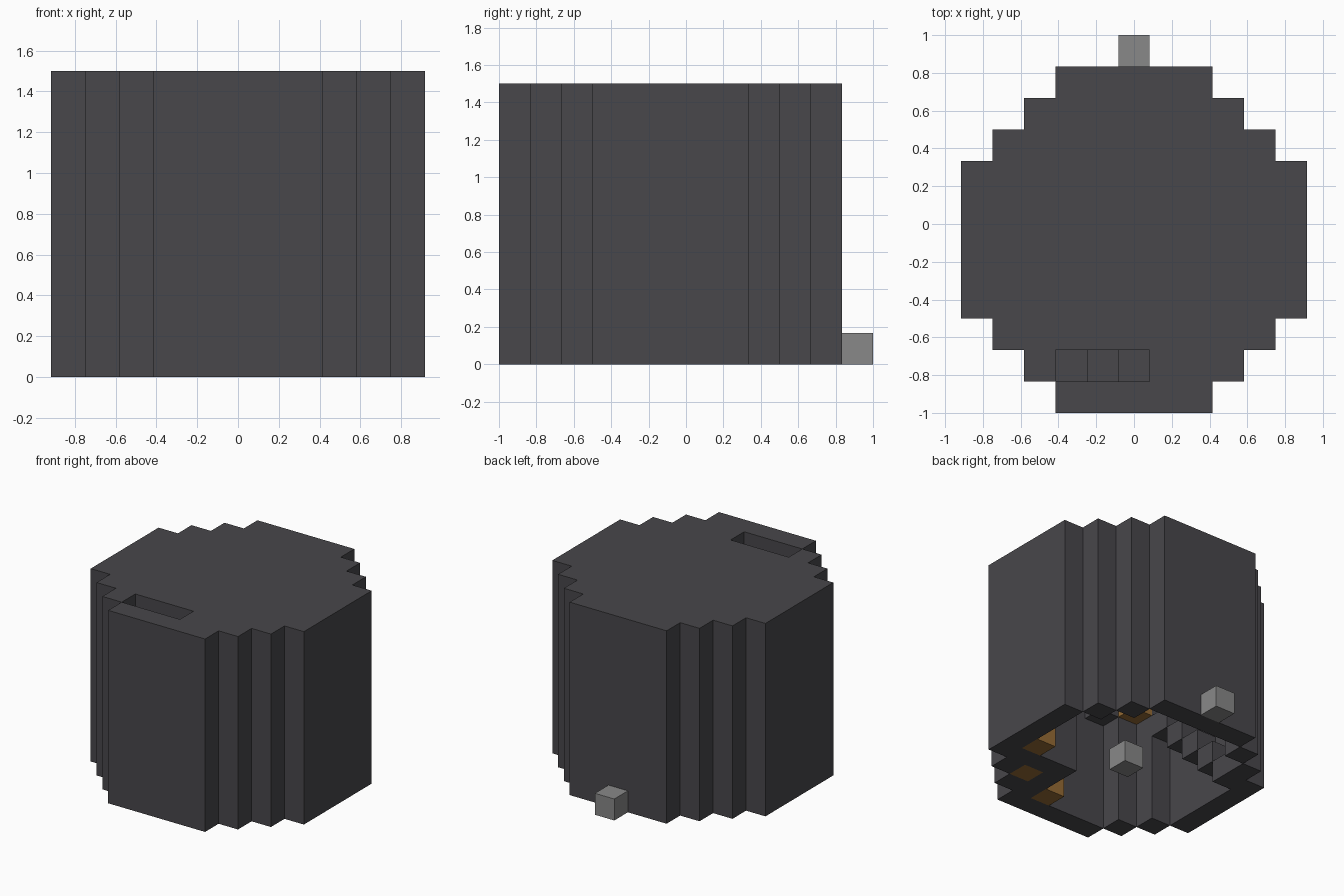
import bpy
import bmesh
from mathutils import Vector

if "Cube" in bpy.data.objects:
    bpy.data.objects.remove(bpy.data.objects["Cube"], do_unlink=True)

U = 1 / 6          # block size
SIZE, TOP = 11, 8  # plan width in blocks, roof layer
SIDES = [Vector(d) for d in ((1, 0, 0), (-1, 0, 0), (0, 1, 0), (0, -1, 0), (0, 0, 1), (0, 0, -1))]


def make_material(name, colour):
    mat = bpy.data.materials.new(name)
    mat.use_nodes = True
    mat.diffuse_color = (*colour, 1)
    bsdf = mat.node_tree.nodes["Principled BSDF"]
    bsdf.inputs["Base Color"].default_value = (*colour, 1)
    bsdf.inputs["Roughness"].default_value = 0.9
    return mat


def in_plan(i, j):
    """Round stepped footprint: each corner is cut by a three-block staircase."""
    if not (0 <= i < SIZE and 0 <= j < SIZE):
        return False
    return min(i, SIZE - 1 - i) + min(j, SIZE - 1 - j) >= 3


def is_wall(i, j):
    return in_plan(i, j) and not all(
        in_plan(i + a, j + b) for a, b in ((1, 0), (-1, 0), (0, 1), (0, -1)))


def build(name, cells, mat, solid):
    """Blocks merged into one mesh, keeping only faces not touching a neighbour."""
    bm = bmesh.new()
    for cell in cells:
        centre = Vector(cell) + Vector((-5, -5.5, 0.5))
        for n in SIDES:
            if tuple(int(c) for c in Vector(cell) + n) in solid:
                continue
            u = Vector((n.y, n.z, n.x))
            v = n.cross(u)
            corners = ((-1, -1), (1, -1), (1, 1), (-1, 1))
            bm.faces.new([bm.verts.new((centre + (n + a * u + b * v) / 2) * U) for a, b in corners])
    bmesh.ops.remove_doubles(bm, verts=bm.verts[:], dist=0.001)
    bmesh.ops.dissolve_limit(bm, angle_limit=0.01, verts=bm.verts[:], edges=bm.edges[:])
    mesh = bpy.data.meshes.new(name)
    bm.to_mesh(mesh)
    bm.free()
    mesh.materials.append(mat)
    obj = bpy.data.objects.new(name, mesh)
    bpy.context.collection.objects.link(obj)
    return obj


stone = make_material("dark stone", (0.065, 0.063, 0.070))
grey = make_material("light grey", (0.246, 0.246, 0.246))
wood = make_material("golden wood", (0.305, 0.15, 0.035))

plan = [(i, j) for i in range(SIZE) for j in range(SIZE) if in_plan(i, j)]

# Wooden blocks: three round the corner pillar and one stair landing
wood_blocks = {(9, 4, 0), (8, 2, 0), (6, 1, 0), (2, 2, 5)}

# Stairs climb along the side wall, turn, and leave through the roof slot
steps = {(1, 7 - n, n) for n in range(5)} | {(3 + n, 1, 5 + n) for n in range(3)}

# Hollow body: walls, roof with slot, and the solid corner pillar
slot = {(i, 1) for i in range(3, 6)}
walls = {(i, j, k) for i, j in plan if is_wall(i, j) for k in range(TOP + 1)}
roof = {(i, j, TOP) for i, j in plan if (i, j) not in slot}
pillar = {(i, j, k) for i, j in plan if i >= 7 and j <= 3 for k in range(TOP)}
body = (walls | roof | pillar) - wood_blocks
solid = body | steps | wood_blocks

build("tower_body", body, stone, solid)
build("stair_steps", steps, stone, solid)
build("wood_blocks", wood_blocks, wood, solid)

# Loose grey blocks: one in the middle of the floor, one behind the back wall
for label, cell in (("centre_block", (5, 5, 0)), ("back_block", (5, 11, 0))):
    build(label, {cell}, grey, {cell})
